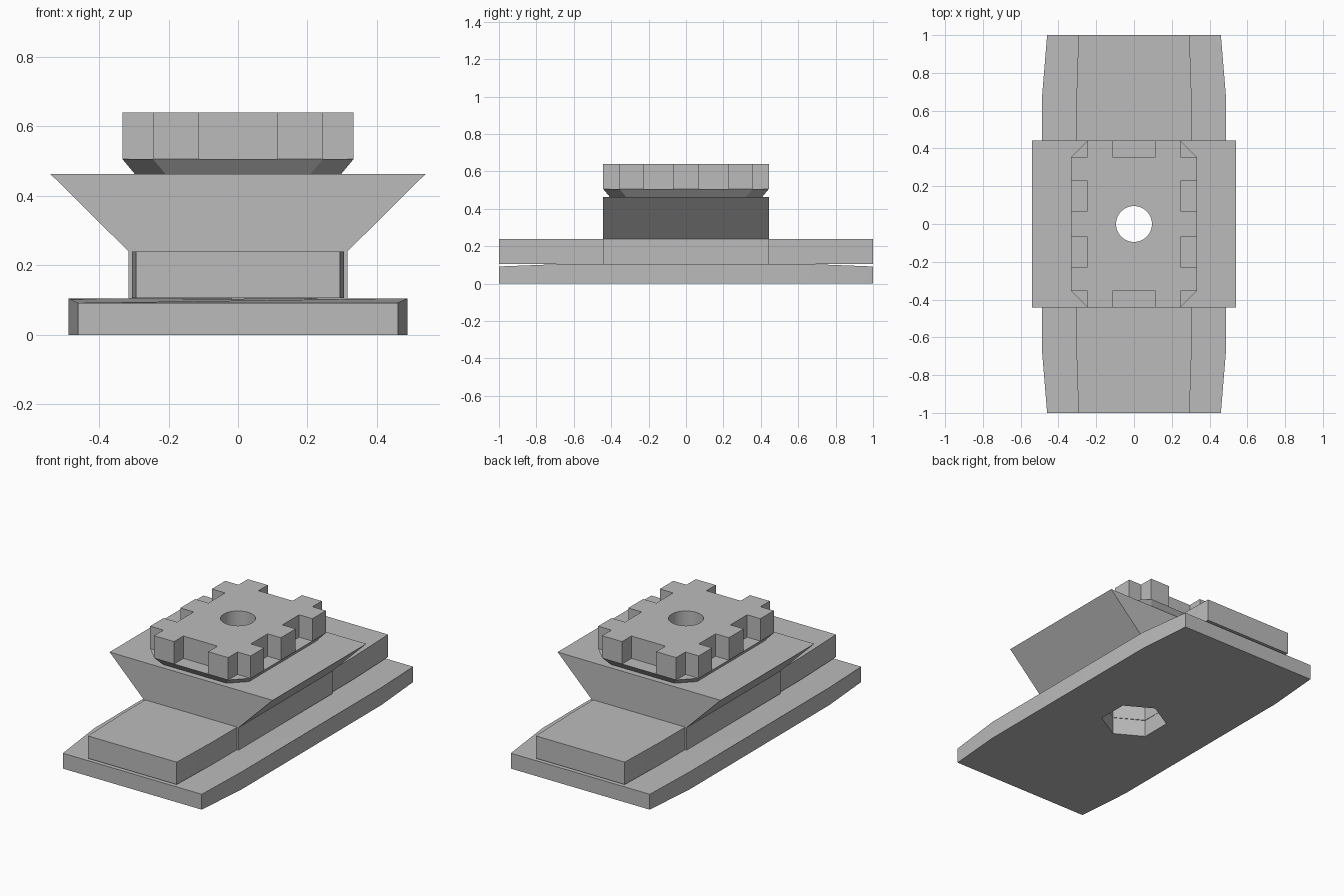
import bpy
import bmesh
import math

cube = bpy.data.objects.get("Cube")
if cube:
    bpy.data.objects.remove(cube, do_unlink=True)

grey = bpy.data.materials.new("plain grey")
grey.use_nodes = True
colour = (0.5, 0.5, 0.5, 1)
grey.diffuse_color = colour
grey.node_tree.nodes["Principled BSDF"].inputs["Base Color"].default_value = colour


def finish(name, bm):
    bmesh.ops.recalc_face_normals(bm, faces=bm.faces)
    mesh = bpy.data.meshes.new(name)
    bm.to_mesh(mesh)
    bm.free()
    mesh.materials.append(grey)
    obj = bpy.data.objects.new(name, mesh)
    bpy.context.collection.objects.link(obj)
    return obj


def loft(name, lower, upper):
    """Solid between two matching rings of 3D points."""
    bm = bmesh.new()
    a = [bm.verts.new(p) for p in lower]
    b = [bm.verts.new(p) for p in upper]
    bm.faces.new(a)
    bm.faces.new(b)
    for i in range(len(a)):
        j = (i + 1) % len(a)
        bm.faces.new((a[i], a[j], b[j], b[i]))
    return finish(name, bm)


def mirrored(quarter):
    """Complete a quarter outline, listed from +x round to +y."""
    half = quarter + [(-x, y) for x, y in reversed(quarter)]
    return half + [(-x, -y) for x, y in half]


def at_height(ring, z):
    return [(x, y, z) for x, y in ring]


def regular(radius, sides, turn=0.0):
    angles = [turn + math.tau * i / sides for i in range(sides)]
    return [(radius * math.cos(a), radius * math.sin(a)) for a in angles]


# Base plate: tapered ends whose top slopes down slightly
plate = mirrored([(0.488, 0.66), (0.46, 1.0)])
plate_top = [(x, y, 0.092 if abs(y) > 0.9 else 0.105) for x, y in plate]
base_plate = loft("base_plate", at_height(plate, 0), plate_top)

# Long tongue lying on the plate
tongue = mirrored([(0.305, 0.66), (0.294, 1.0)])
long_tongue = loft("long_tongue", at_height(tongue, 0.106), at_height(tongue, 0.24))

# Flared middle block: straight neck, then 45 degree overhangs
half = [(0.315, 0.105), (0.315, 0.24), (0.54, 0.463)]
section = half + [(-x, z) for x, z in reversed(half)]
flared_block = loft("flared_block",
                    [(x, -0.443, z) for x, z in section],
                    [(x, 0.443, z) for x, z in section])

# Chamfered foot below the toothed plate
w, d, c, inset = 0.333, 0.443, 0.088, 0.036
foot_top = mirrored([(w, d - c), (w - c, d)])
foot_low = mirrored([(w - inset, d - c - inset), (w - c - inset, d - inset)])
cap_foot = loft("cap_foot", at_height(foot_low, 0.463), at_height(foot_top, 0.506))

# Toothed plate with square notches in the sides and corners
teeth = mirrored([(w - c, 0.07), (w, 0.07), (w, 0.228), (w - c, 0.228), (w - c, 0.07 + 0.158)][:4] + [])
quarter = [(w, 0), (w, 0.07), (w - c, 0.07), (w - c, 0.228), (w, 0.228),
           (w, d - c), (w - c, d - c), (w - c, d), (0.113, d), (0.113, d - c)]
bpy.data.meshes  # plate outline below uses the quarter without its start point
teeth = mirrored(quarter[1:])
toothed_plate = loft("toothed_plate", at_height(teeth, 0.506), at_height(teeth, 0.64))

# Round bore from above and hexagonal pocket from below
bore = loft("bore_cutter", at_height(regular(0.095, 48), -0.1),
            at_height(regular(0.095, 48), 0.8))
hexagon = regular(0.185, 6, math.pi / 2)
pocket = loft("pocket_cutter", at_height(hexagon, -0.1), at_height(hexagon, 0.33))

for part in (base_plate, long_tongue, flared_block, cap_foot, toothed_plate):
    bpy.ops.object.select_all(action="DESELECT")
    part.select_set(True)
    bpy.context.view_layer.objects.active = part
    low = part in (base_plate, long_tongue, flared_block)
    for cutter in ([pocket, bore] if low else [bore]):
        cut = part.modifiers.new("cut", "BOOLEAN")
        cut.operation = "DIFFERENCE"
        cut.solver = "EXACT"
        cut.object = cutter
        bpy.ops.object.modifier_apply(modifier=cut.name)
    bpy.ops.object.shade_smooth_by_angle(angle=math.radians(20))

for cutter in (bore, pocket):
    bpy.data.objects.remove(cutter, do_unlink=True)
